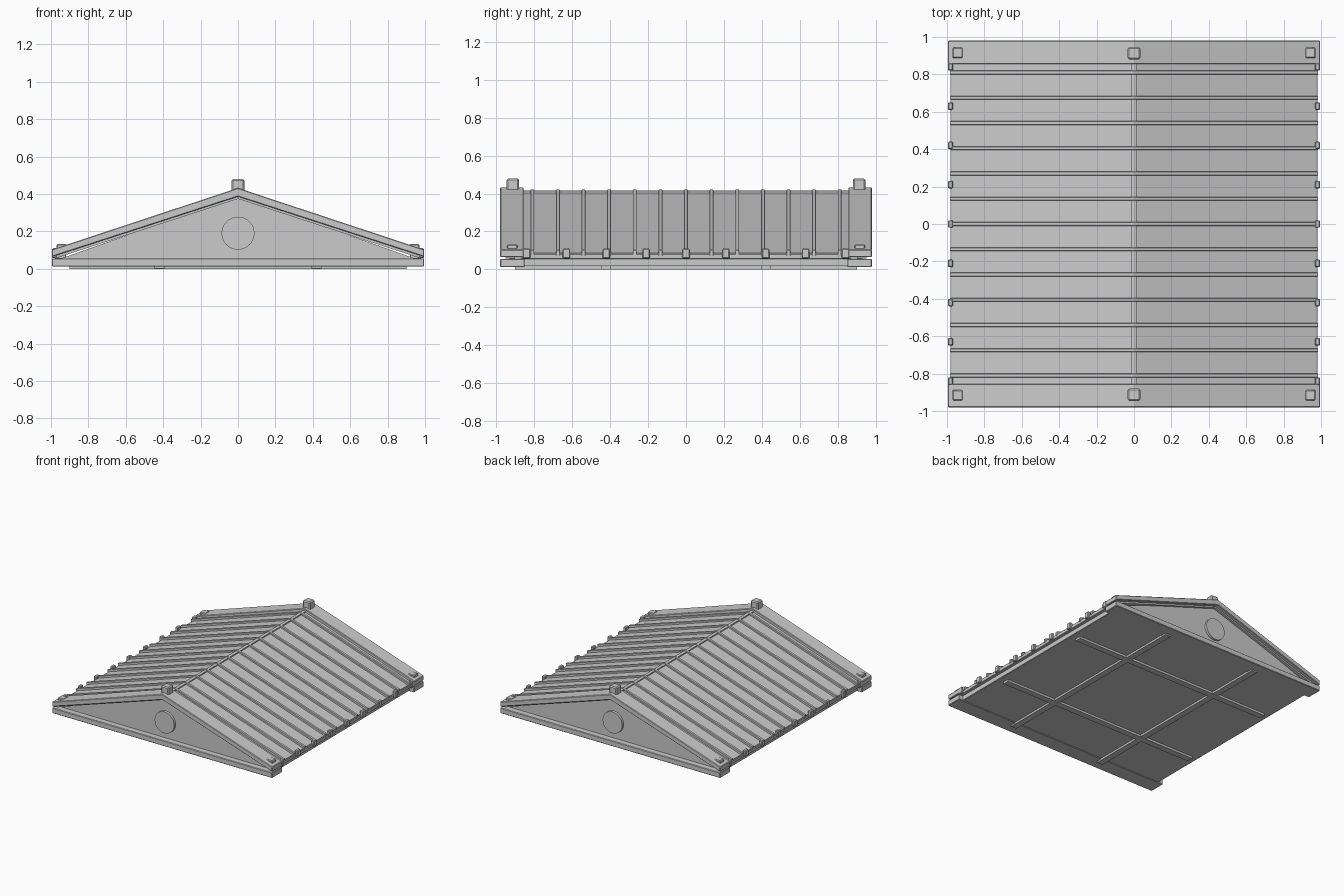
import bpy, bmesh
from math import pi
from mathutils import Matrix

if "Cube" in bpy.data.objects:
    bpy.data.objects.remove(bpy.data.objects["Cube"])


def finish(name, bm, bevel=0.0):
    bmesh.ops.recalc_face_normals(bm, faces=bm.faces)
    me = bpy.data.meshes.new(name)
    bm.to_mesh(me)
    bm.free()
    ob = bpy.data.objects.new(name, me)
    bpy.context.collection.objects.link(ob)
    if bevel:
        m = ob.modifiers.new("bevel", 'BEVEL')
        m.width = bevel
        m.segments = 1
        m.limit_method = 'ANGLE'
    return ob


def box(name, x0, x1, y0, y1, z0, z1, bevel=0.0):
    bm = bmesh.new()
    bmesh.ops.create_cube(bm, size=1)
    for v in bm.verts:
        v.co = ((x0 + x1) / 2 + v.co.x * (x1 - x0),
                (y0 + y1) / 2 + v.co.y * (y1 - y0),
                (z0 + z1) / 2 + v.co.z * (z1 - z0))
    return finish(name, bm, bevel)


def prism(name, profile, y0, y1, bevel=0.0):
    # extrude an x-z profile along y
    bm = bmesh.new()
    a = [bm.verts.new((x, y0, z)) for x, z in profile]
    b = [bm.verts.new((x, y1, z)) for x, z in profile]
    bm.faces.new(a)
    bm.faces.new(b[::-1])
    n = len(a)
    for i in range(n):
        bm.faces.new((a[i], a[(i + 1) % n], b[(i + 1) % n], b[i]))
    return finish(name, bm, bevel)


def gable(hw, top_end, top_mid, low_end, low_mid):
    # chevron profile shared by roof, ribs and raking cornices
    return [(-hw, low_end), (0, low_mid), (hw, low_end),
            (hw, top_end), (0, top_mid), (-hw, top_end)]


# Ceiling slab and coffer beams
box("ceiling", -0.95, 0.95, -0.95, 0.95, 0.017, 0.05)
for s in (-1, 1):
    c = 0.42 * s
    box("cross_beam", -0.9, 0.9, c - 0.026, c + 0.026, 0.0, 0.03)
    box("long_beam", c - 0.026, c + 0.026, -0.9, 0.9, 0.001, 0.03)

# Roof slopes, ridge strip and tile ribs
prism("roof", gable(0.975, 0.087, 0.408, 0.062, 0.375), -0.87, 0.87)
prism("ridge_strip", gable(0.013, 0.413, 0.416, 0.38, 0.38), -0.87, 0.87)
for i in range(13):
    y = (i - 6) * 0.135
    prism("tile_rib", gable(0.985, 0.102, 0.421, 0.072, 0.39),
          y - 0.01, y + 0.01, 0.002)

# Eaves with upright end tiles
for s in (-1, 1):
    def side(name, xa, xb, *rest):
        return box(name, min(s * xa, s * xb), max(s * xa, s * xb), *rest)
    side("eave_beam", 0.90, 0.955, -0.87, 0.87, 0.02, 0.058)
    side("eave_gutter", 0.92, 0.98, -0.86, 0.86, 0.055, 0.082, 0.003)
    for i in range(9):
        y = (i - 4) * 0.21
        side("end_tile", 0.968, 0.995, y - 0.02, y + 0.02, 0.058, 0.11, 0.005)

# Gable ends
for s in (-1, 1):
    def span(a, b):
        return sorted((s * a, s * b))
    prism("gable_wall", [(-0.96, 0.05), (0.96, 0.05), (0, 0.39)],
          *span(0.86, 0.93))
    box("gable_cornice", -0.995, 0.995, *span(0.85, 0.98), 0.012, 0.056, 0.004)
    prism("raking_cornice", gable(0.995, 0.103, 0.432, 0.064, 0.386),
          *span(0.855, 0.98), 0.004)
    prism("raking_moulding", gable(0.97, 0.08, 0.40, 0.058, 0.374),
          *span(0.90, 0.95))
    # Round medallion
    bm = bmesh.new()
    bmesh.ops.create_cone(bm, cap_ends=True, segments=32, radius1=0.088,
                          radius2=0.088, depth=0.04,
                          matrix=Matrix.Translation((0, s * 0.93, 0.19))
                          @ Matrix.Rotation(pi / 2, 4, 'X'))
    finish("medallion", bm)
    # Roof ornaments at the peak and corners
    box("peak_ornament", -0.034, 0.034, *span(0.88, 0.945), 0.40, 0.48, 0.008)
    for k in (-1, 1):
        xs = sorted((k * 0.915, k * 0.97))
        box("corner_ornament", *xs, *span(0.887, 0.943), 0.08, 0.132, 0.005)
